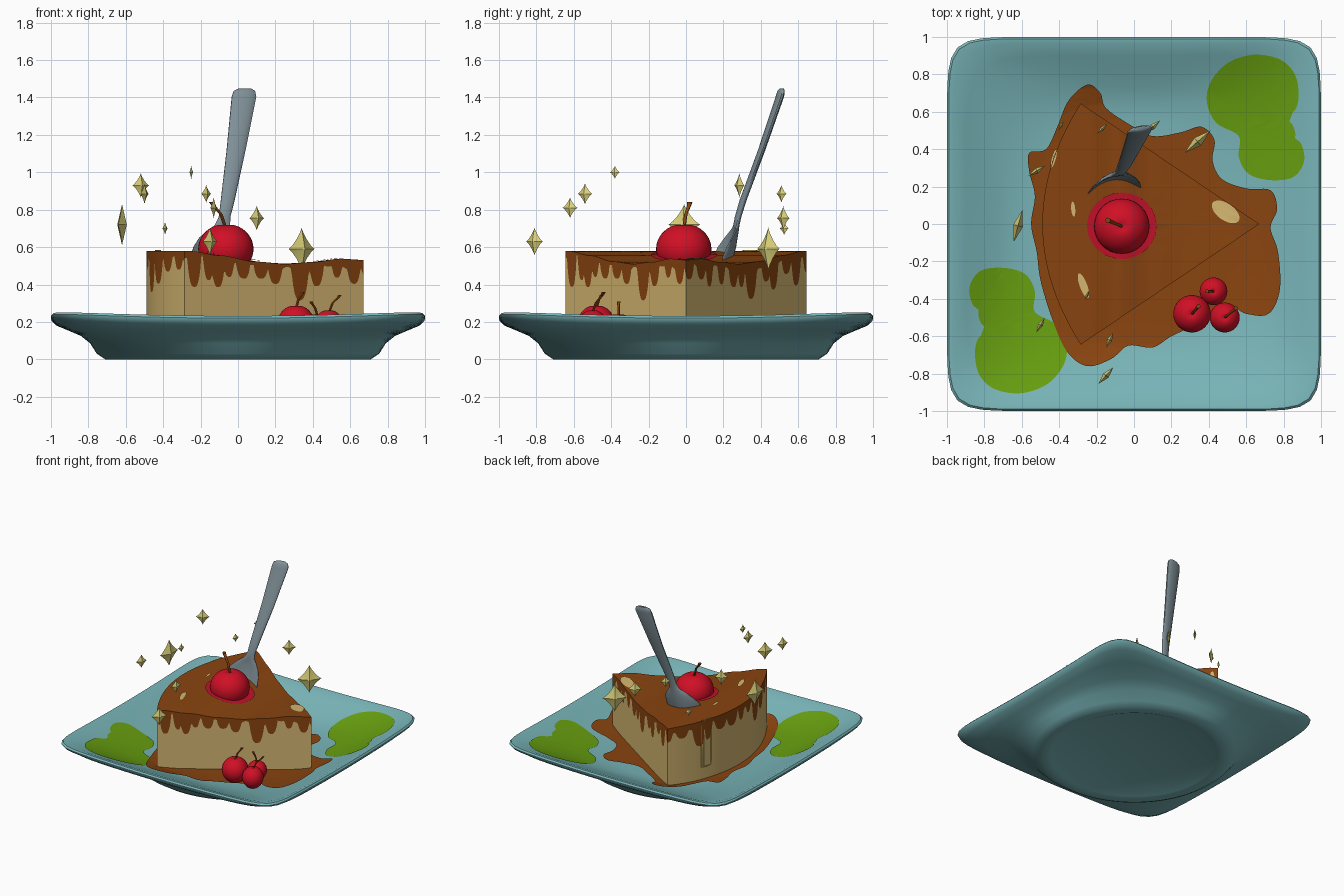
import bpy, bmesh, math, random
from mathutils import Vector, Matrix
from mathutils.bvhtree import BVHTree

if "Cube" in bpy.data.objects:
    bpy.data.objects.remove(bpy.data.objects["Cube"])

random.seed(4)

def mat(name, c):
    m = bpy.data.materials.new(name)
    m.diffuse_color = (*c, 1)
    m.use_nodes = True
    m.node_tree.nodes["Principled BSDF"].inputs["Base Color"].default_value = m.diffuse_color
    return m

TEAL = mat("teal ceramic", (.19, .46, .48))
CAKE = mat("cake cream", (.66, .47, .165))
GLAZE = mat("caramel brown", (.25, .058, .005))
RED = mat("cherry red", (.63, .005, .019))
SYRUP = mat("red syrup", (.53, .006, .022))
GREEN = mat("leaf green", (.138, .35, .005))
GOLD = mat("pale gold", (.72, .65, .2))
STEEL = mat("steel", (.216, .283, .314))

def finish(name, bm, *mats, angle=40, recalc=True):
    if recalc:
        bmesh.ops.recalc_face_normals(bm, faces=bm.faces[:])
    me = bpy.data.meshes.new(name)
    bm.to_mesh(me)
    ob = bpy.data.objects.new(name, me)
    bpy.context.collection.objects.link(ob)
    for m in mats:
        me.materials.append(m)
    bpy.ops.object.select_all(action='DESELECT')
    ob.select_set(True)
    bpy.context.view_layer.objects.active = ob
    bpy.ops.object.shade_smooth_by_angle(angle=math.radians(angle))
    return BVHTree.FromBMesh(bm)

def loft(bm, rings, cap=True):
    """Join closed rings of points, returning the faces row by row."""
    vs = [[bm.verts.new(p) for p in r] for r in rings]
    n, rows = len(vs[0]), []
    for a, b in zip(vs, vs[1:]):
        rows.append([bm.faces.new((a[i], a[(i + 1) % n], b[(i + 1) % n], b[i])) for i in range(n)])
    if cap:
        rows.append([bm.faces.new(vs[0]), bm.faces.new(vs[-1])])
    return rows

def smooth_loop(pts, k=6):
    """Closed Catmull-Rom curve through 2D points."""
    out, n = [], len(pts)
    P = [Vector(p) for p in pts]
    for i in range(n):
        a, b, c, d = (P[(i + j) % n] for j in (-1, 0, 1, 2))
        for s in range(k):
            t = s / k
            out.append(.5 * (2 * b + (c - a) * t + (2 * a - 5 * b + 4 * c - d) * t * t
                             + (3 * b - a - 3 * c + d) * t ** 3))
    return out

def decal(name, outline, tree, off, m):
    """Thin patch laid on the surface below it."""
    bm = bmesh.new()
    bm.faces.new([bm.verts.new((p[0], p[1], 0)) for p in outline])
    bmesh.ops.triangulate(bm, faces=bm.faces[:])
    bmesh.ops.subdivide_edges(bm, edges=bm.edges[:], cuts=4, use_grid_fill=True)
    bm.normal_update()
    if sum(f.normal.z * f.calc_area() for f in bm.faces) < 0:
        bmesh.ops.reverse_faces(bm, faces=bm.faces[:])
    for v in bm.verts:
        hit = tree.ray_cast(Vector((v.co.x, v.co.y, 3)), Vector((0, 0, -1)))[0]
        v.co.z = (hit.z if hit else .2) + off
    finish(name, bm, m, recalc=False)

# Plate: round foot blending into a rounded square rim
def plate_ring(r, n, z, k=128):
    out = []
    for i in range(k):
        a = 2 * math.pi * i / k
        c, s = math.cos(a), math.sin(a)
        q = (abs(c) ** n + abs(s) ** n) ** (-1 / n)
        lift = .06 * (q - 1) * max(0, (r - .8) / .2)
        out.append((r * q * c, r * q * s, z + lift))
    return out

bm = bmesh.new()
loft(bm, [plate_ring(*p) for p in (
    (.02, 2, .025), (.58, 2, .025), (.63, 2, .004), (.66, 2, 0), (.71, 2, 0), (.755, 2.1, .03),
    (.79, 2.4, .085), (.84, 3, .125), (.91, 5, .155), (.97, 8, .18), (.997, 11, .205), (1, 12, .22),
    (.99, 12, .232), (.965, 10, .23), (.9, 7, .2), (.82, 5, .165), (.73, 3.5, .125), (.65, 2.6, .1),
    (.57, 2.2, .09), (.4, 2, .088), (.02, 2, .088))])
plate_tree = finish("plate", bm, TEAL)

# Leaves painted on two opposite corners, and the caramel puddle
leaf = smooth_loop([(.68, .61), (.77, .635), (.85, .6), (.88, .68), (.86, .8), (.78, .88), (.64, .905),
                    (.5, .86), (.41, .76), (.39, .65), (.44, .54), (.56, .47), (.56, .36), (.61, .27),
                    (.72, .235), (.85, .25), (.91, .34), (.885, .44), (.83, .395), (.79, .415),
                    (.86, .46), (.84, .54), (.76, .57)])
decal("leaf_right", leaf, plate_tree, .006, GREEN)
decal("leaf_left", [(.03 - p.x, -p.y) for p in leaf], plate_tree, .006, GREEN)
puddle = smooth_loop([(-.25, .745), (-.35, .66), (-.41, .52), (-.47, .4), (-.56, .38), (-.56, .28), (-.53, .15),
                      (-.55, 0), (-.52, -.15), (-.5, -.3), (-.44, -.5), (-.36, -.68), (-.25, -.76),
                      (-.12, -.72), (-.03, -.65), (.1, -.66), (.2, -.6), (.35, -.53), (.5, -.44), (.6, -.48),
                      (.72, -.48), (.78, -.35), (.77, -.15), (.73, -.02), (.765, .08), (.73, .18), (.6, .19),
                      (.47, .24), (.42, .34), (.43, .45), (.36, .52), (.25, .49), (.1, .47), (-.02, .53),
                      (-.15, .62), (-.18, .7)])
decal("caramel_puddle", puddle, plate_tree, .012, GLAZE)

# Cake slice: wedge with glaze on top and running down its walls
TOP = [(-.6, .58), (-.25, .578), (-.1, .556), (.1, .522), (.25, .51), (.4, .52), (.55, .538), (.68, .53)]
def top_z(x):
    for (a, za), (b, zb) in zip(TOP, TOP[1:]):
        if x <= b:
            t = max(0, (x - a) / (b - a))
            return za + (zb - za) * t * t * (3 - 2 * t)
    return TOP[-1][1]

tip, back, N = Vector((.67, 0)), Vector((-.285, -.645)), 150
rim = [back.lerp(tip, i / N) for i in range(N)]
rim += [tip.lerp(Vector((back.x, -back.y)), i / N) for i in range(N)]
for i in range(N):                                   # curved back
    y = .645 * (1 - 2 * i / N)
    rim.append(Vector((-.49 + .205 * (y / .645) ** 2, y)))

# drips: (place along the wall in samples, half width, depth)
drips = [(8, 4, .16), (20, 3, .11), (28, 4, .14), (37, 3, .08), (49, 4, .07), (64, 4, .06), (76, 4, .08),
         (97, 5, .17), (111, 4, .1), (128, 3, .07), (142, 4, .1)]
drips += [(p + random.randint(-3, 3), random.choice((3, 4, 5)), random.uniform(.06, .19))
          for p in range(156, 450, 13)]
def glaze_z(i):
    d = .035 + .02 * math.sin(i * .31) * math.sin(i * .13)
    for c, w, h in drips:
        t = abs(i - c) / (w * 1.5)
        if t < 1:
            d = max(d, .03 + h * (1 - t ** 3))
    return top_z(rim[i].x) - d

cen = Vector((-.03, 0))
rings = [[(p.x, p.y, .085) for p in rim], [(p.x, p.y, glaze_z(i)) for i, p in enumerate(rim)]]
for s in (1, .9, .8, .65, .5, .35, .2, .03):
    ring = [cen.lerp(p, s) for p in rim]
    rings.append([(p.x, p.y, top_z(p.x)) for p in ring])
bm = bmesh.new()
for row in loft(bm, rings)[1:]:
    for f in row:
        f.material_index = 1
slice_tree = finish("cake_slice", bm, CAKE, GLAZE)

# Bare cream patches and red syrup on the glaze
def oval(x, y, a, b, deg):
    r = Matrix.Rotation(math.radians(deg), 2)
    return [Vector((x, y)) + r @ Vector((a * math.cos(t * math.pi / 12), b * math.sin(t * math.pi / 12)))
            for t in range(24)]

for i, o in enumerate([(.49, .065, .085, .045, -35), (-.43, .35, .05, .012, 75), (-.325, .08, .04, .011, 95),
                       (-.27, -.33, .07, .02, 110)]):
    decal(f"cream_patch_{i + 1}", oval(*o), slice_tree, .005, CAKE)
decal("cherry_syrup", oval(-.065, -.01, .187, .178, 0), slice_tree, .008, SYRUP)

# Cherries with stems
def cherry(name, x, y, z, r, rz, end, w):
    bm = bmesh.new()
    bmesh.ops.create_uvsphere(bm, u_segments=32, v_segments=20, radius=1)
    for v in bm.verts:
        d = math.hypot(v.co.x, v.co.y)
        if v.co.z > 0:
            v.co.z -= .14 * max(0, 1 - d / .4) ** 2
        v.co = Vector((x + r * v.co.x, y + r * v.co.y, z + rz * v.co.z))
    finish(name, bm, RED, angle=60)
    a, b = Vector((x, y, z + rz * .8)), Vector(end)
    mid = a.lerp(b, .55) - Vector(((b.x - a.x) * .2, (b.y - a.y) * .2, 0))
    bm = bmesh.new()
    loft(bm, [[p + Vector((q * math.cos(t * math.pi / 4), q * math.sin(t * math.pi / 4), 0)) for t in range(8)]
              for p, q in ((a, w * .8), (mid, w * .8), (a.lerp(b, .85), w), (b, w * 1.3))])
    finish(name + "_stem", bm, GLAZE)

cherry("top_cherry", -.065, -.012, .59, .148, .135, (-.14, .02, .84), .011)
cherry("plate_cherry_1", .31, -.48, .19, .1, .1, (.345, -.44, .36), .009)
cherry("plate_cherry_2", .425, -.36, .17, .074, .075, (.39, -.36, .31), .008)
cherry("plate_cherry_3", .485, -.5, .18, .08, .085, (.545, -.45, .345), .008)

# Fork stuck in the slice: curved cross-sections swept down the handle
side, front = Vector((.985, .17, 0)), Vector((.17, -.985, 0))
def fork_ring(x, y, z, hw, bend, th):
    c, out = Vector((x, y, z)), []
    for sgn in (1, -1):
        for j in range(13):
            u = (j / 6 - 1) * sgn
            out.append(c + side * hw * u + front * (bend * u * u + sgn * th * math.sqrt(max(.06, 1 - u * u))))
    return out

bm = bmesh.new()
loft(bm, [fork_ring(*s) for s in (
    (.036, .512, 1.447, .035, 0, .01), (.034, .508, 1.435, .058, 0, .017), (.032, .502, 1.405, .066, 0, .02),
    (-.01, .405, 1.12, .051, 0, .018), (-.055, .305, .85, .037, 0, .018), (-.072, .278, .76, .031, 0, .017),
    (-.085, .27, .715, .042, .005, .015), (-.095, .268, .69, .072, .015, .013), (-.105, .262, .65, .11, .035, .012),
    (-.113, .255, .6, .138, .06, .011), (-.12, .243, .55, .147, .07, .01), (-.125, .22, .46, .135, .06, .01))])
finish("fork", bm, STEEL, angle=50)

# Floating four-pointed sparkles: x, y, z, half height, turn
for i, (x, y, z, h, deg) in enumerate([
        (.34, .44, .59, .115, 41), (-.15, -.81, .63, .075, 48), (-.62, -.01, .72, .11, 75),
        (.1, .52, .755, .065, 40), (-.13, -.62, .81, .055, 65), (-.17, .51, .885, .047, 45),
        (-.5, -.54, .885, .056, 60), (-.52, .285, .93, .065, 32), (-.25, -.38, 1.0, .035, 68),
        (-.39, .525, .7, .035, 60)]):
    bm = bmesh.new()
    pw = lambda v: math.copysign(abs(v) ** 2.5, v)
    star = [bm.verts.new((.8 * h * pw(math.cos(t * math.pi / 12)), 0, h * pw(math.sin(t * math.pi / 12))))
            for t in range(24)]
    for s in (-1, 1):
        mid = bm.verts.new((0, s * .24 * h, 0))
        for j in range(24):
            bm.faces.new((star[j], star[(j + 1) % 24], mid))
    bm.transform(Matrix.Translation((x, y, z)) @ Matrix.Rotation(math.radians(deg), 4, 'Z'))
    finish(f"sparkle_{i + 1}", bm, GOLD)
